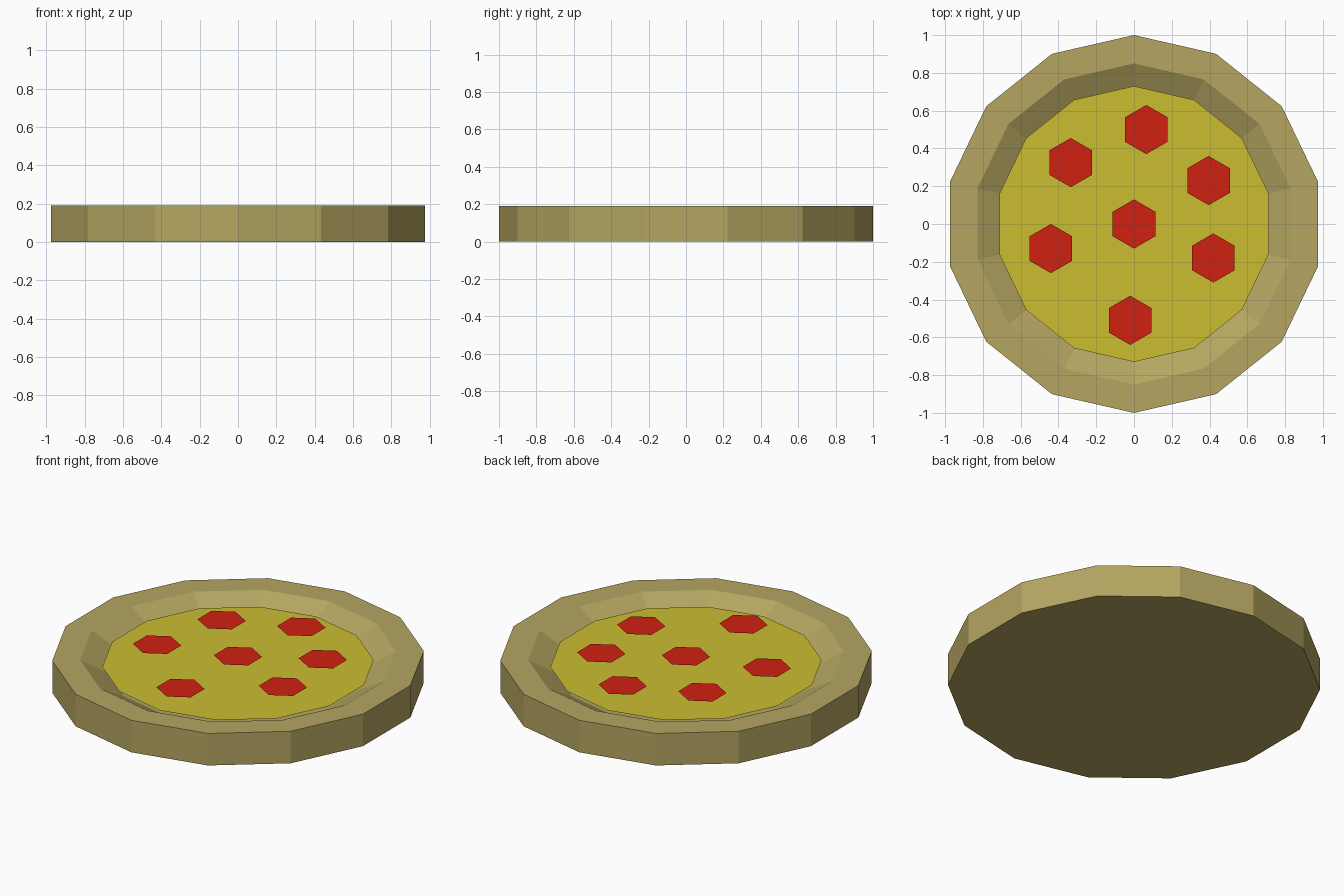
import bpy, bmesh
from math import pi, sin, cos

if "Cube" in bpy.data.objects:
    bpy.data.objects.remove(bpy.data.objects["Cube"])

SIDES = 14
TOP = 0.19


def material(name, rgb):
    m = bpy.data.materials.new(name)
    m.diffuse_color = (*rgb, 1)
    m.use_nodes = True
    m.node_tree.nodes["Principled BSDF"].inputs["Base Color"].default_value = m.diffuse_color
    return m


def lathe(name, profile, sides, mat, center=(0, 0)):
    """Stack n-gon rings (radius, z) from bottom to top and cap both ends."""
    bm = bmesh.new()
    rings = []
    for r, z in profile:
        rings.append([bm.verts.new((r * cos(pi / 2 + 2 * pi * i / sides),
                                    r * sin(pi / 2 + 2 * pi * i / sides), z))
                      for i in range(sides)])
    for a, b in zip(rings, rings[1:]):
        for i in range(sides):
            j = (i + 1) % sides
            bm.faces.new((a[i], a[j], b[j], b[i]))
    if len(rings) > 1:
        bm.faces.new(rings[0][::-1])
    bm.faces.new(rings[-1])
    mesh = bpy.data.meshes.new(name)
    bm.to_mesh(mesh)
    bm.free()
    mesh.materials.append(mat)
    obj = bpy.data.objects.new(name, mesh)
    obj.location = (*center, 0)
    bpy.context.collection.objects.link(obj)
    return obj


crust_mat = material("crust", (0.46, 0.38, 0.12))
cheese_mat = material("cheese", (0.60, 0.51, 0.03))
pepperoni_mat = material("pepperoni", (0.63, 0.015, 0.005))

# Crust: straight outer wall, flat rim, sloped inside down to a hidden floor
lathe("crust", [(1, 0), (1, TOP), (0.85, TOP), (0.70, 0.11)], SIDES, crust_mat)

# Cheese: flat sheet set inside the rim
lathe("cheese", [(0.73, 0.145)], SIDES, cheese_mat)

# Pepperoni: flat hexagonal slices level with the rim
slices = [(0, 0), (0.065, 0.50), (0.395, 0.23), (0.42, -0.18),
          (-0.02, -0.51), (-0.44, -0.13), (-0.335, 0.325)]
for n, pos in enumerate(slices, 1):
    lathe(f"pepperoni_{n}", [(0.13, TOP - 0.002)], 6, pepperoni_mat, pos)
